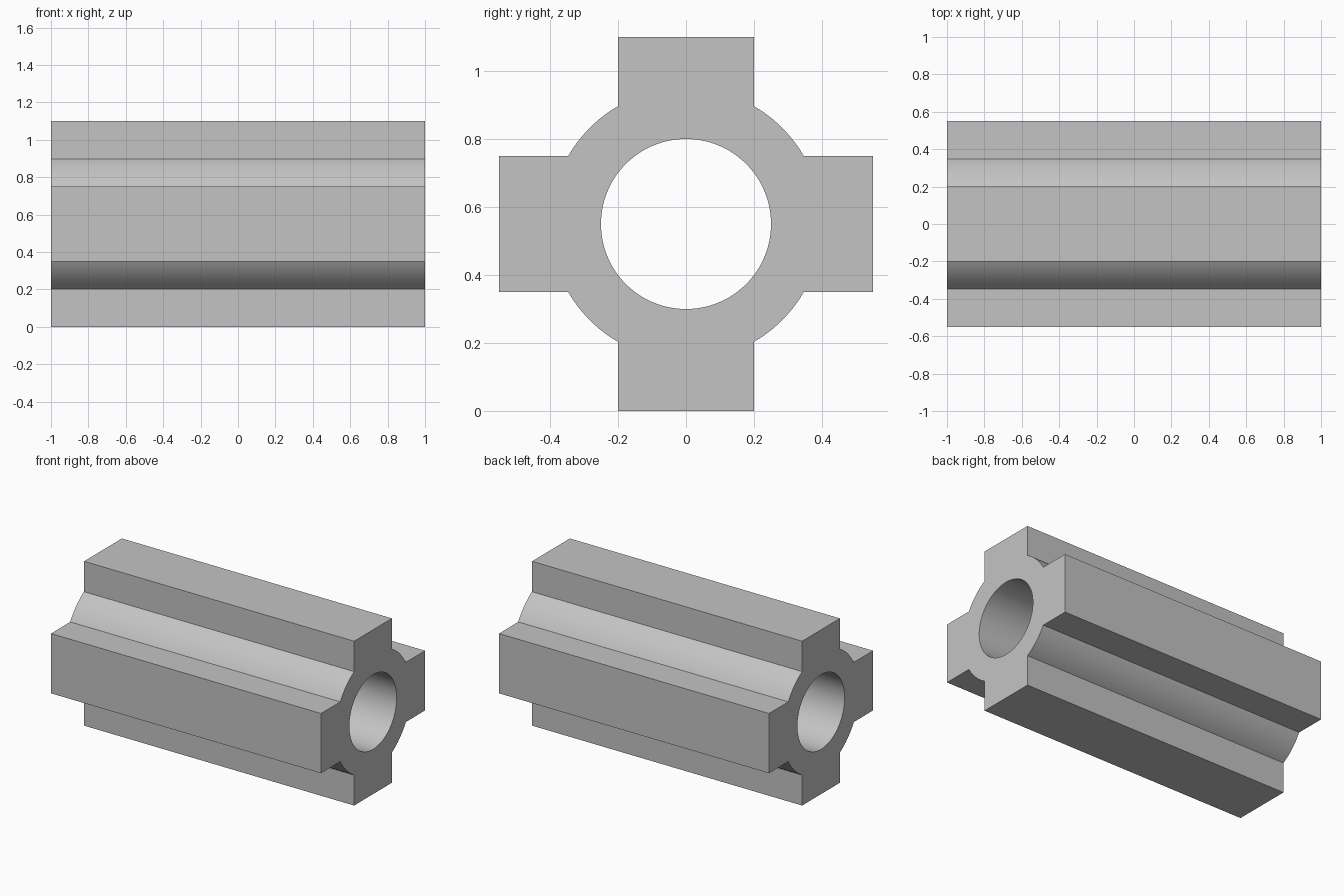
import bpy, bmesh, math

cube = bpy.data.objects.get("Cube")
if cube:
    bpy.data.objects.remove(cube, do_unlink=True)

HALF_LENGTH = 1.0
ARM_REACH, ARM_HALF_WIDTH = 0.55, 0.2
HUB_RADIUS, BORE_RADIUS = 0.4, 0.25
STEPS = 144  # divides evenly so the arm roots land on a step

grey = bpy.data.materials.new("light_grey")
grey.use_nodes = True
colour = (0.55, 0.55, 0.55, 1)
grey.diffuse_color = colour
grey.node_tree.nodes["Principled BSDF"].inputs["Base Color"].default_value = colour


def fold(angle):
    """Angle measured from the middle of the nearest arm."""
    quarter = math.pi / 2
    return angle - round(angle / quarter) * quarter


def outline_radius(angle):
    """Distance from the axis to the outer cross-section."""
    a = abs(fold(angle))
    arm = min(ARM_REACH / math.cos(a), ARM_HALF_WIDTH / max(math.sin(a), 1e-6))
    return max(arm, HUB_RADIUS)


# Sample angles, snapped exactly to the arm corners
corner = math.atan2(ARM_HALF_WIDTH, ARM_REACH)
step = 2 * math.pi / STEPS
angles = []
for i in range(STEPS):
    a = i * step
    offset = abs(fold(a)) - corner
    if abs(offset) < step / 4:
        a -= math.copysign(offset, fold(a)) if offset > 0 else -math.copysign(-offset, fold(a))
    angles.append(a)

bm = bmesh.new()


def ring(x, radius_at):
    return [bm.verts.new((x, radius_at(a) * math.cos(a),
                          ARM_REACH + radius_at(a) * math.sin(a))) for a in angles]


# Closed tube: outer skin, end faces and bore
rings = [ring(-HALF_LENGTH, outline_radius), ring(HALF_LENGTH, outline_radius),
         ring(HALF_LENGTH, lambda a: BORE_RADIUS), ring(-HALF_LENGTH, lambda a: BORE_RADIUS)]
for k in range(4):
    first, second = rings[k], rings[(k + 1) % 4]
    for i in range(STEPS):
        j = (i + 1) % STEPS
        bm.faces.new((first[i], first[j], second[j], second[i]))
bmesh.ops.recalc_face_normals(bm, faces=bm.faces)

mesh = bpy.data.meshes.new("four_arm_tube")
bm.to_mesh(mesh)
bm.free()
mesh.materials.append(grey)
tube = bpy.data.objects.new("four_arm_tube", mesh)
bpy.context.collection.objects.link(tube)

bpy.ops.object.select_all(action="DESELECT")
tube.select_set(True)
bpy.context.view_layer.objects.active = tube
bpy.ops.object.shade_smooth_by_angle(angle=math.radians(30))
